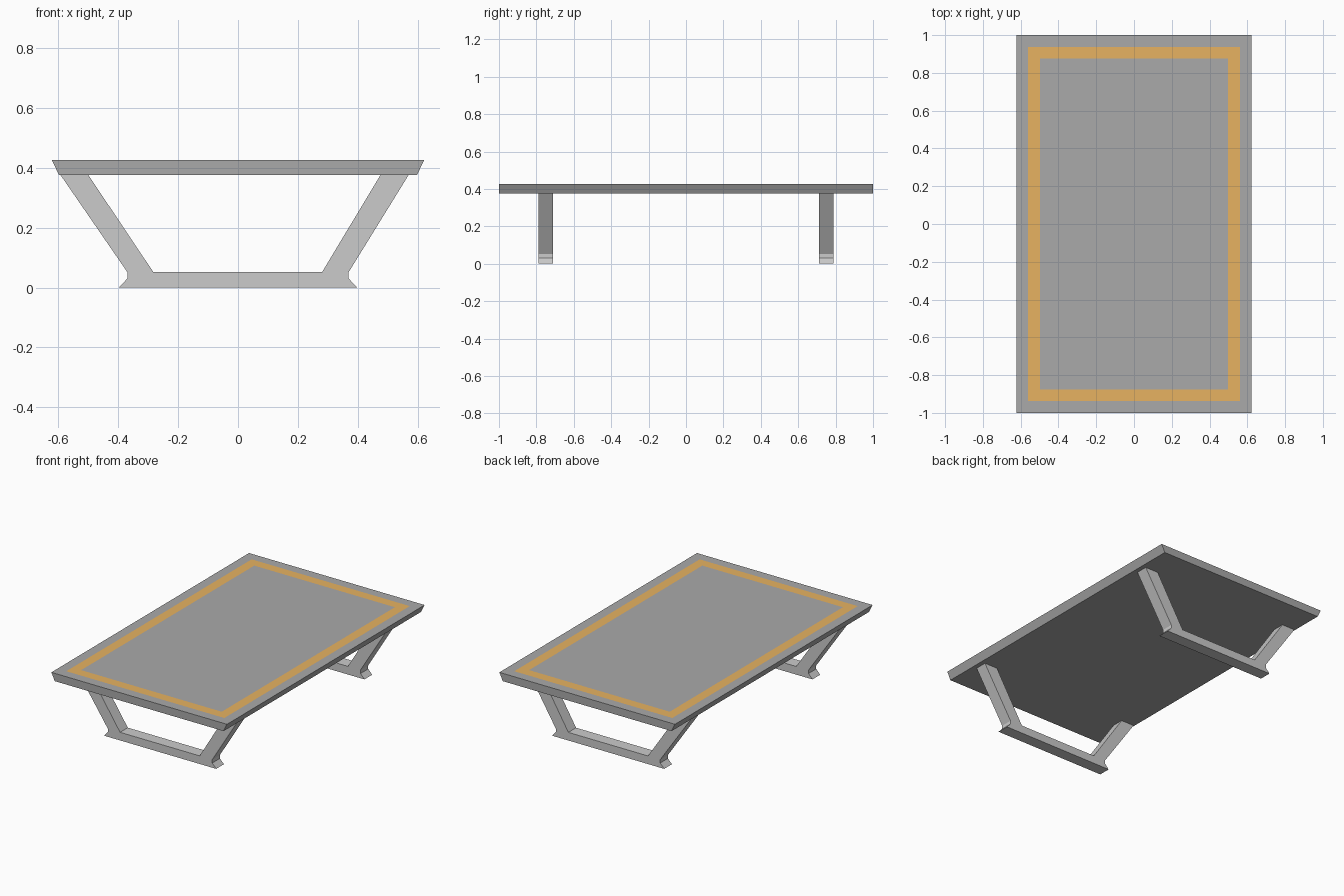
import bpy, bmesh

if "Cube" in bpy.data.objects:
    bpy.data.objects.remove(bpy.data.objects["Cube"])


def extruded(name, profile, y0, y1):
    """Extrude an (x, z) profile along y and return the bmesh and object."""
    mesh = bpy.data.meshes.new(name)
    obj = bpy.data.objects.new(name, mesh)
    bpy.context.collection.objects.link(obj)
    bm = bmesh.new()
    face = bm.faces.new([bm.verts.new((x, y0, z)) for x, z in profile])
    geom = bmesh.ops.extrude_face_region(bm, geom=[face])["geom"]
    verts = [g for g in geom if isinstance(g, bmesh.types.BMVert)]
    bmesh.ops.translate(bm, verts=verts, vec=(0, y1 - y0, 0))
    bmesh.ops.recalc_face_normals(bm, faces=bm.faces)
    return bm, obj


# Tabletop slab with sloped long sides
bm, top = extruded("tabletop",
                   [(-0.598, 0.376), (0.598, 0.376), (0.622, 0.426), (-0.622, 0.426)],
                   -1.0, 1.0)

# Flush coloured border inlay, cut into the top face by two insets
for name, colour in (("grey", (0.4, 0.4, 0.4, 1)), ("orange", (0.8, 0.45, 0.12, 1))):
    mat = bpy.data.materials.new(name)
    mat.diffuse_color = colour
    mat.use_nodes = True
    mat.node_tree.nodes["Principled BSDF"].inputs["Base Color"].default_value = mat.diffuse_color
    top.data.materials.append(mat)
bm.normal_update()
upper = max(bm.faces, key=lambda f: f.normal.z)
bmesh.ops.inset_region(bm, faces=[upper], thickness=0.062, use_even_offset=True)
border = bmesh.ops.inset_region(bm, faces=[upper], thickness=0.062,
                                use_even_offset=True)["faces"]
for f in bm.faces:
    f.material_index = 0
for f in border:
    f.material_index = 1
bm.to_mesh(top.data)
bm.free()

# Splayed trestle frames with flared feet, one near each end
frame = [(-0.398, 0), (0.398, 0), (0.37, 0.03), (0.37, 0.052), (0.57, 0.376),
         (0.476, 0.376), (0.281, 0.052), (-0.283, 0.052), (-0.50, 0.376),
         (-0.593, 0.376), (-0.37, 0.052), (-0.37, 0.03)]
for name, y in (("front_leg_frame", -0.75), ("back_leg_frame", 0.75)):
    bm, obj = extruded(name, frame, y - 0.039, y + 0.039)
    bm.to_mesh(obj.data)
    bm.free()
